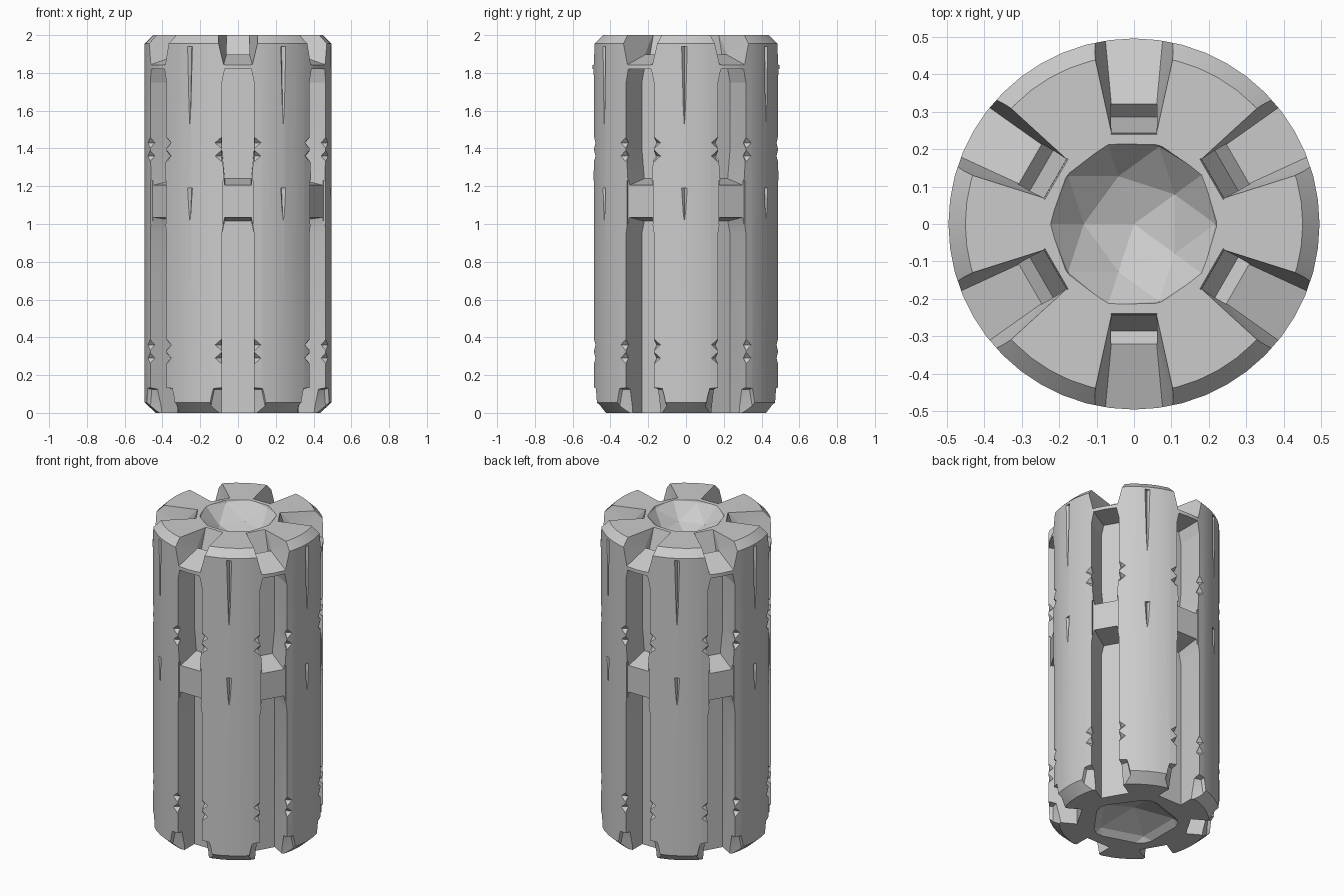
import bpy, bmesh
from math import sin, cos, pi, radians
from mathutils import Matrix, Vector

if "Cube" in bpy.data.objects:
    bpy.data.objects.remove(bpy.data.objects["Cube"])

R = 0.495


def make_object(name, bm):
    bmesh.ops.recalc_face_normals(bm, faces=bm.faces)
    mesh = bpy.data.meshes.new(name)
    bm.to_mesh(mesh)
    bm.free()
    obj = bpy.data.objects.new(name, mesh)
    bpy.context.collection.objects.link(obj)
    return obj


def hull(bm, pts):
    """Add a convex solid; points are (radius, sideways, z)."""
    tmp = bmesh.new()
    for p in pts:
        tmp.verts.new(p)
    bmesh.ops.convex_hull(tmp, input=tmp.verts)
    loose = [v for v in tmp.verts if not v.link_faces]
    bmesh.ops.delete(tmp, geom=loose, context='VERTS')
    mesh = bpy.data.meshes.new("tmp")
    tmp.to_mesh(mesh)
    tmp.free()
    bm.from_mesh(mesh)
    bpy.data.meshes.remove(mesh)


def pair(*pts):
    return [(r, s * x, z) for r, x, z in pts for s in (-1, 1)]


def cut_six(target, name, solids):
    """Subtract the solids at each of the six slot positions."""
    bm = bmesh.new()
    for k in range(6):
        rot = Matrix.Rotation(radians(30 + 60 * k), 3, 'Z')
        for pts in solids:
            hull(bm, [rot @ Vector(p) for p in pts])
    subtract(target, make_object(name, bm))


def subtract(target, cutter):
    cutter.hide_render = True
    mod = target.modifiers.new("cut", 'BOOLEAN')
    mod.operation = 'DIFFERENCE'
    mod.solver = 'EXACT'
    mod.object = cutter
    bpy.context.view_layer.objects.active = target
    bpy.ops.object.modifier_apply(modifier=mod.name)
    bpy.data.objects.remove(cutter)


# Cylinder body with chamfered rims
N = 48
bm = bmesh.new()
rings = []
for r, z in [(0.435, 0), (R, 0.055), (R, 1.955), (0.45, 2.0)]:
    rings.append([bm.verts.new((r * cos(2 * pi * i / N), r * sin(2 * pi * i / N), z))
                  for i in range(N)])
for a, b in zip(rings, rings[1:]):
    for i in range(N):
        j = (i + 1) % N
        bm.faces.new((a[i], a[j], b[j], b[i]))
bm.faces.new(rings[0])
bm.faces.new(rings[-1])
body = make_object("canister_body", bm)

# Faceted dishes in both ends, the lower one wider and shallower
for name, z, r in (("top_dish", 2.12, .255), ("bottom_dish", -.34, .435)):
    bm = bmesh.new()
    bmesh.ops.create_icosphere(bm, subdivisions=2, radius=r,
                               matrix=Matrix.Translation((0, 0, z)))
    subtract(body, make_object(name, bm))

# Long lower and upper slots with tapered ends
F = 0.32
lower = pair((F, .085, -.05), (.55, .085, -.05), (F, .085, .95), (.55, .085, .95),
             (F, .07, 1.015), (.55, .07, 1.045))
upper = pair((F, .07, 1.24), (.55, .07, 1.19), (F, .085, 1.4), (.55, .085, 1.4),
             (F, .085, 1.75), (.55, .085, 1.75), (F, .07, 1.82), (.55, .07, 1.82))
cut_six(body, "slot_cutter", [lower, upper])

# Flattened bridge between the slots
cut_six(body, "bridge_cutter",
        [pair((.478, .08, 1.0), (.55, .08, 1.0), (.478, .08, 1.23), (.55, .08, 1.23))])

# Flared notch in the top rim above each slot, with a small trench inside
cut_six(body, "rim_notch_cutter",
        [pair((.235, .06, 2.01), (.315, .06, 1.9), (.44, .068, 1.9),
              (.53, .08, 1.83), (.53, .125, 2.01))])
cut_six(body, "rim_trench_cutter",
        [pair((.237, .062, 2.005), (.285, .062, 1.86), (.33, .062, 1.91))])

# Bevelled lobe corners at the bottom and chipped slot edges
chips = []
for s in (-1, 1):
    chips.append([(.40, s * .06, -.02), (.56, s * .06, -.02), (.435, s * .06, .125),
                  (.56, s * .06, .145), (.45, s * .155, -.02), (.56, s * .20, -.02),
                  (.455, s * .125, .125), (.56, s * .15, .145)])
    for z in (.29, .36, 1.36, 1.43):
        x, r = s * .088, .487
        chips.append([(r - .03, x, z), (r + .05, x, z), (r, x - .045, z),
                      (r, x + .045, z), (r, x, z - .03), (r, x, z + .03)])


# Tapered grooves down the middle of each lobe
def at(r, deg, z):
    return (r * cos(radians(deg)), r * sin(radians(deg)), z)


for a, z0, z1 in ((29, 1.53, 1.94), (29, 1.02, 1.19)):
    chips.append([at(.51, a - .5, z0), at(.49, a, z0), at(.51, a + .5, z0),
                  at(.51, a - 3, z1), at(.475, a, z1), at(.51, a + 3, z1)])
cut_six(body, "chip_cutter", chips)

# Smooth barrel, crisp facets
bpy.ops.object.select_all(action='DESELECT')
body.select_set(True)
bpy.context.view_layer.objects.active = body
bpy.ops.object.shade_smooth_by_angle(angle=radians(12))
